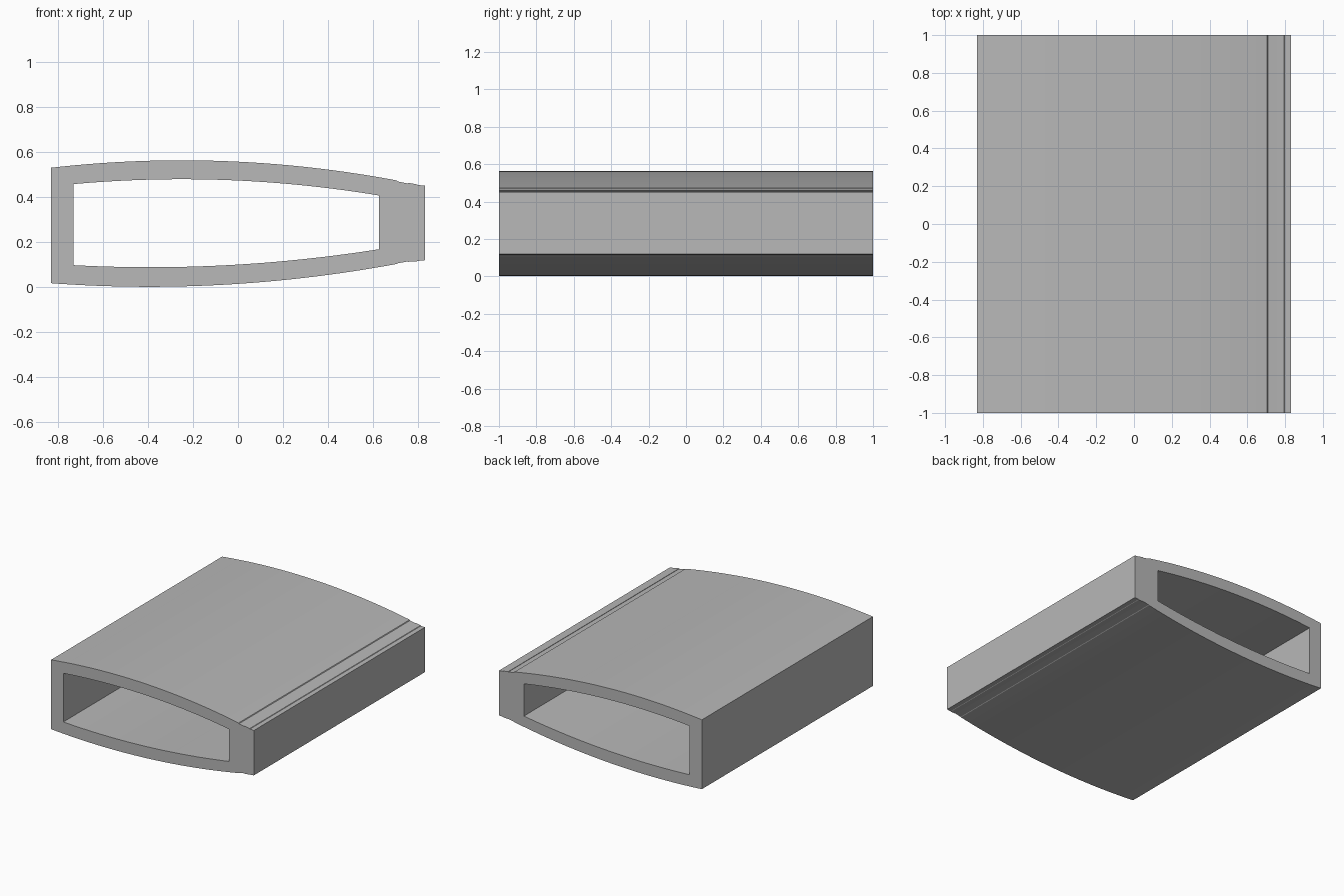
import bpy, bmesh, math

cube = bpy.data.objects.get("Cube")
if cube:
    bpy.data.objects.remove(cube, do_unlink=True)

grey = bpy.data.materials.new("plain grey")
grey.use_nodes = True
colour = (0.48, 0.48, 0.48, 1)
grey.diffuse_color = colour
grey.node_tree.nodes["Principled BSDF"].inputs["Base Color"].default_value = colour

HALF = 1.0     # half the length along y
STEPS = 32


def spread(a, b, n):
    return [a + (b - a) * i / n for i in range(n + 1)]


# Curved skins of the section, as parabolas in x
def outer_top(x):
    return 0.563 - 0.098 * (x + 0.25) ** 2 - (0.004 if x > 0.707 else 0)


def outer_bottom(x):
    return 0.001 + 0.084 * (x + 0.394) ** 2 + (0.002 if x > 0.707 else 0)


def inner_top(x):
    return 0.479 - 0.094 * (x + 0.25) ** 2


def inner_bottom(x):
    return 0.088 + 0.0775 * (x + 0.389) ** 2


def loop(xs, top, bottom):
    return [(x, top(x)) for x in xs] + [(x, bottom(x)) for x in reversed(xs)]


def finish(bm, name):
    bmesh.ops.recalc_face_normals(bm, faces=bm.faces)
    mesh = bpy.data.meshes.new(name)
    bm.to_mesh(mesh)
    bm.free()
    mesh.materials.append(grey)
    obj = bpy.data.objects.new(name, mesh)
    bpy.context.collection.objects.link(obj)
    bpy.ops.object.select_all(action="DESELECT")
    obj.select_set(True)
    bpy.context.view_layer.objects.active = obj
    bpy.ops.object.shade_smooth_by_angle(angle=math.radians(20))
    return obj


# Hollow curved sleeve, open at the front and back
outer_xs = spread(-0.83, 0.705, STEPS) + [0.709, 0.755]
inner_xs = spread(-0.73, 0.627, STEPS + 2)
bm = bmesh.new()
rings = []
for pts in (loop(outer_xs, outer_top, outer_bottom),
            loop(inner_xs, inner_top, inner_bottom)):
    for y in (-HALF, HALF):
        rings.append([bm.verts.new((x, y, z)) for x, z in pts])
outer_front, outer_back, inner_front, inner_back = rings
for a, b in ((outer_front, outer_back), (inner_front, inner_back),
             (outer_front, inner_front), (outer_back, inner_back)):
    for i in range(len(a)):
        j = (i + 1) % len(a)
        bm.faces.new((a[i], a[j], b[j], b[i]))
finish(bm, "curved_sleeve")

# Solid strip closing the narrow edge
bm = bmesh.new()
profile = [(0.755, 0.463), (0.795, 0.456), (0.798, 0.453), (0.83, 0.451),
           (0.83, 0.119), (0.798, 0.116), (0.795, 0.114), (0.755, 0.112)]
front = bm.faces.new([bm.verts.new((x, -HALF, z)) for x, z in profile])
result = bmesh.ops.extrude_face_region(bm, geom=[front], use_keep_orig=True)
moved = [v for v in result["geom"] if isinstance(v, bmesh.types.BMVert)]
bmesh.ops.translate(bm, vec=(0, 2 * HALF, 0), verts=moved)
finish(bm, "edge_strip")
